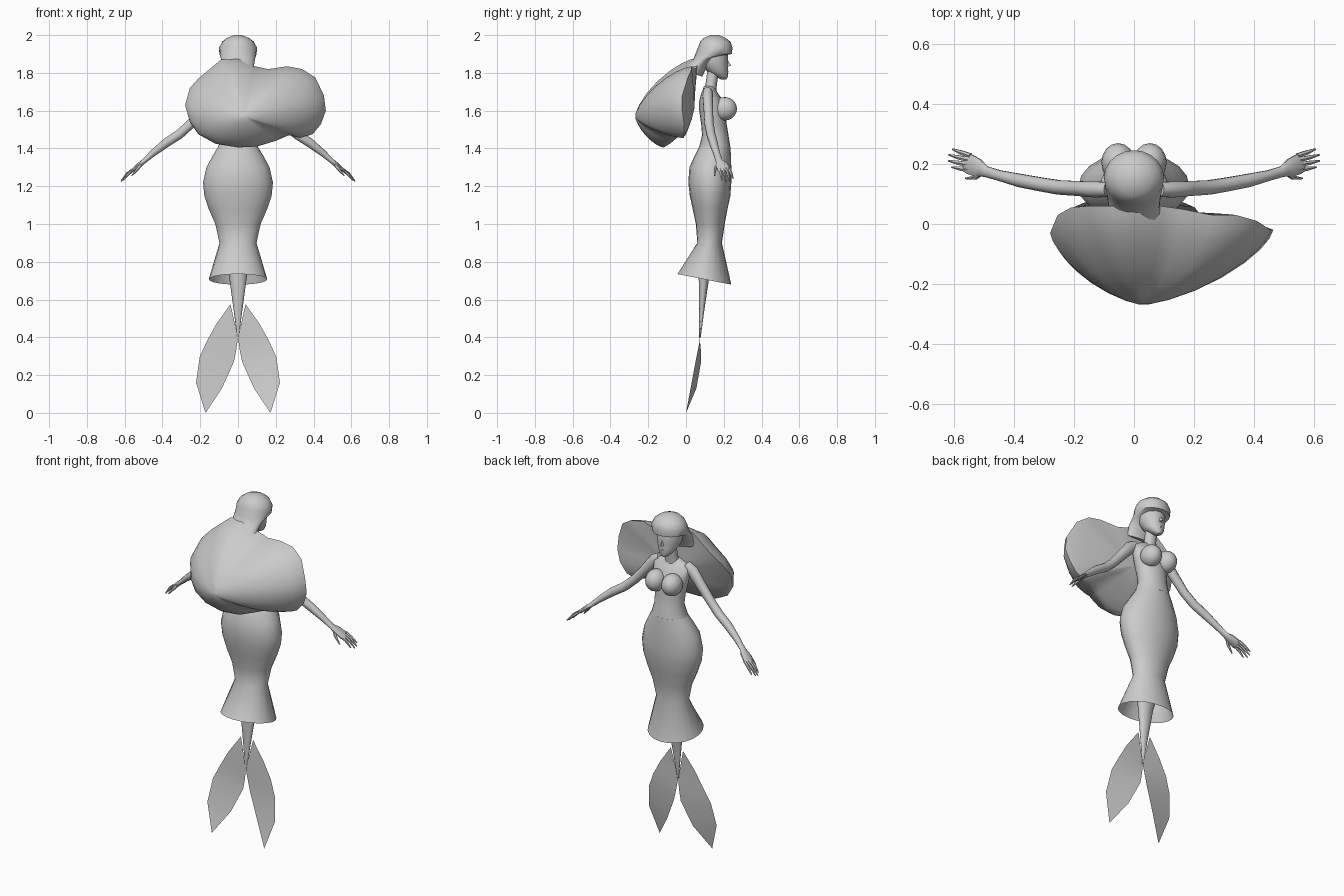
import bpy, bmesh, math
from mathutils import Vector

grey = bpy.data.materials.new("plain grey")
grey.diffuse_color = (0.6, 0.6, 0.6, 1)


def finish(name, bm, angle=50):
    bmesh.ops.recalc_face_normals(bm, faces=bm.faces)
    me = bpy.data.meshes.new(name)
    bm.to_mesh(me)
    bm.free()
    me.materials.append(grey)
    ob = bpy.data.objects.new(name, me)
    bpy.context.collection.objects.link(ob)
    bpy.ops.object.select_all(action='DESELECT')
    ob.select_set(True)
    bpy.context.view_layer.objects.active = ob
    bpy.ops.object.shade_smooth_by_angle(angle=math.radians(angle))
    return ob


def skin(bm, rings, cap0=True, cap1=True):
    loops = [[bm.verts.new(p) for p in r] for r in rings]
    n = len(loops[0])
    for a, b in zip(loops, loops[1:]):
        for i in range(n):
            j = (i + 1) % n
            bm.faces.new((a[i], a[j], b[j], b[i]))
    if cap0:
        bm.faces.new(loops[0])
    if cap1:
        bm.faces.new(loops[-1])


def loft(name, rows, n=20, cap0=True, cap1=True):
    """rows: z, half width, back y, front y, optional front drop."""
    rings = []
    for z, rx, y0, y1, *drop in rows:
        d = drop[0] if drop else 0
        rings.append([(rx * math.cos(t), (y0 + y1) / 2 + (y1 - y0) / 2 * math.sin(t), z - d * math.sin(t))
                      for t in (2 * math.pi * i / n for i in range(n))])
    bm = bmesh.new()
    skin(bm, rings, cap0, cap1)
    return finish(name, bm)


def tube(bm, path, n=10):
    """path: x, y, z, radius across, radius along y."""
    pts = [Vector(p[:3]) for p in path]
    rings = []
    for i, p in enumerate(path):
        d = (pts[min(i + 1, len(pts) - 1)] - pts[max(i - 1, 0)]).normalized()
        u = d.cross(Vector((0, 1, 0))).normalized()
        v = u.cross(d)
        rings.append([pts[i] + u * p[3] * math.cos(t) + v * p[4] * math.sin(t)
                      for t in (2 * math.pi * k / n for k in range(n))])
    skin(bm, rings)


def ball(name, c, r):
    bm = bmesh.new()
    bmesh.ops.create_uvsphere(bm, u_segments=16, v_segments=10, radius=1)
    for v in bm.verts:
        v.co = Vector([c[k] + v.co[k] * r[k] for k in range(3)])
    return finish(name, bm)


# Skirt with a flared, sloping, open hem
loft("skirt", [(0.707, 0.155, -0.045, 0.24, 0.028), (0.90, 0.098, 0.06, 0.19), (1.0, 0.12, 0.052, 0.205),
               (1.08, 0.155, 0.035, 0.22), (1.15, 0.178, 0.02, 0.235), (1.22, 0.185, 0.012, 0.24),
               (1.30, 0.167, 0.018, 0.24), (1.36, 0.135, 0.045, 0.238), (1.41, 0.105, 0.07, 0.235)],
     cap0=False)

# Upper body
loft("torso", [(1.40, 0.108, 0.068, 0.236), (1.47, 0.086, 0.085, 0.225), (1.53, 0.09, 0.08, 0.215),
               (1.60, 0.105, 0.07, 0.215), (1.65, 0.112, 0.07, 0.20), (1.69, 0.115, 0.08, 0.17),
               (1.715, 0.08, 0.09, 0.155), (1.73, 0.04, 0.095, 0.15)])
for s in (-1, 1):
    ball("bust_cup", (s * 0.053, 0.205, 1.61), (0.056, 0.065, 0.062))

# Neck and head
loft("neck", [(1.70, 0.045, 0.095, 0.16), (1.75, 0.034, 0.105, 0.165), (1.83, 0.034, 0.115, 0.18)], 12)
loft("head", [(1.765, 0.015, 0.185, 0.215), (1.78, 0.034, 0.16, 0.222), (1.81, 0.056, 0.11, 0.222),
              (1.85, 0.068, 0.08, 0.222), (1.89, 0.072, 0.07, 0.222), (1.94, 0.068, 0.08, 0.21)], 16)
bm = bmesh.new()
nose = [bm.verts.new(p) for p in ((-0.012, 0.215, 1.832), (0.012, 0.215, 1.832), (0, 0.216, 1.875), (0, 0.24, 1.838))]
for f in ((0, 1, 3), (1, 2, 3), (2, 0, 3)):
    bm.faces.new([nose[i] for i in f])
finish("nose", bm)
bm = bmesh.new()
tube(bm, [(-0.016, 0.212, 1.804, 0.003, 0.004), (0, 0.22, 1.806, 0.006, 0.006), (0.016, 0.212, 1.804, 0.003, 0.004)], 6)
finish("lips", bm)

# Hair on the head, sweeping down the back of the neck
loft("hair_cap", [(1.80, 0.10, -0.03, 0.085, 0.02), (1.84, 0.085, 0.0, 0.115, 0.0), (1.875, 0.09, 0.035, 0.16, -0.01),
                  (1.90, 0.099, 0.05, 0.243, 0.0), (1.935, 0.10, 0.064, 0.246, 0.0), (1.965, 0.084, 0.075, 0.235),
                  (1.985, 0.058, 0.095, 0.21), (2.0, 0.02, 0.13, 0.175)])

# Big swept mass of hair: a rim, bulging to the back and nearly flat at the front
rim = [(0, 0.06, 1.88), (-0.09, 0.06, 1.87), (-0.15, 0.06, 1.82), (-0.21, 0.055, 1.77), (-0.255, 0.03, 1.72),
       (-0.28, -0.03, 1.63), (-0.255, -0.07, 1.54), (-0.21, -0.09, 1.475), (-0.12, -0.11, 1.425),
       (0, -0.12, 1.405), (0.1, -0.11, 1.41), (0.2, -0.07, 1.44), (0.27, -0.04, 1.47), (0.33, -0.015, 1.455),
       (0.395, -0.01, 1.475), (0.44, -0.01, 1.53), (0.465, -0.02, 1.60), (0.455, -0.02, 1.68),
       (0.41, 0.01, 1.775), (0.34, 0.03, 1.82), (0.26, 0.03, 1.835), (0.16, 0.05, 1.82), (0.09, 0.06, 1.835)]


def shrink(apex, s, p):
    a = Vector(apex)
    r = [Vector(q) for q in rim]
    k = (1 - s ** p) ** (1 / p)
    return [(a.x + (q.x - a.x) * s, q.y + (a.y - q.y) * k, a.z + (q.z - a.z) * s) for q in r]


back, front = (0.03, -0.27, 1.57), (0.04, 0.045, 1.62)
rings = [shrink(front, s, 1.3) for s in (0.05, 0.4, 0.75, 0.93)]
rings += [shrink(back, s, 1.45) for s in (1, 0.97, 0.9, 0.78, 0.6, 0.4, 0.2, 0.05)]
bm = bmesh.new()
skin(bm, rings)
finish("hair_mass", bm, 70)

# Arms with hands, mirrored
bm = bmesh.new()
tube(bm, [(0.085, 0.115, 1.70, 0.03, 0.025), (0.125, 0.115, 1.675, 0.034, 0.028), (0.18, 0.118, 1.61, 0.029, 0.026),
          (0.25, 0.122, 1.53, 0.025, 0.025), (0.31, 0.132, 1.475, 0.025, 0.024), (0.38, 0.145, 1.43, 0.024, 0.023),
          (0.45, 0.162, 1.375, 0.018, 0.018), (0.495, 0.175, 1.335, 0.013, 0.019), (0.52, 0.187, 1.315, 0.013, 0.032),
          (0.55, 0.2, 1.29, 0.01, 0.035), (0.565, 0.204, 1.28, 0.006, 0.03)])
for y0, tip in ((0.18, (0.608, 0.19, 1.232)), (0.197, (0.619, 0.211, 1.225)),
                (0.213, (0.618, 0.231, 1.23)), (0.228, (0.606, 0.25, 1.24))):
    x, y, z = tip
    tube(bm, [(0.545, y0, 1.295, 0.008, 0.009), ((0.55 + x) / 2, (y0 + y) / 2, 1.268, 0.008, 0.008),
              (x, y, z, 0.003, 0.003)], 6)
tube(bm, [(0.505, 0.175, 1.325, 0.01, 0.01), (0.53, 0.155, 1.295, 0.009, 0.008), (0.562, 0.152, 1.255, 0.003, 0.003)], 6)
arm = finish("arms", bm)
m = arm.modifiers.new("mirror", 'MIRROR')
m.use_mirror_merge = False

# Tail tip hanging inside the skirt
loft("tail_stem", [(0.40, 0.004, 0.07, 0.078), (0.55, 0.024, 0.07, 0.098), (0.73, 0.048, 0.067, 0.125),
                   (0.90, 0.085, 0.07, 0.18)], 12)

# Two thin leaf-shaped fins
inner = [(0.0, 0.072, 0.40), (0.008, 0.078, 0.34), (0.022, 0.08, 0.27), (0.085, 0.055, 0.13)]
outer = [(0.115, 0.077, 0.47), (0.165, 0.072, 0.38), (0.203, 0.055, 0.295), (0.222, 0.03, 0.16)]
bm = bmesh.new()
a = [bm.verts.new(p) for p in inner]
b = [bm.verts.new(p) for p in outer]
top, tip = bm.verts.new((0.04, 0.085, 0.575)), bm.verts.new((0.172, 0.0, 0.0))
bm.faces.new((top, a[0], b[0]))
for i in range(3):
    bm.faces.new((a[i], a[i + 1], b[i + 1], b[i]))
bm.faces.new((a[3], tip, b[3]))
fin = finish("tail_fins", bm)
m = fin.modifiers.new("mirror", 'MIRROR')
m.use_mirror_merge = False
